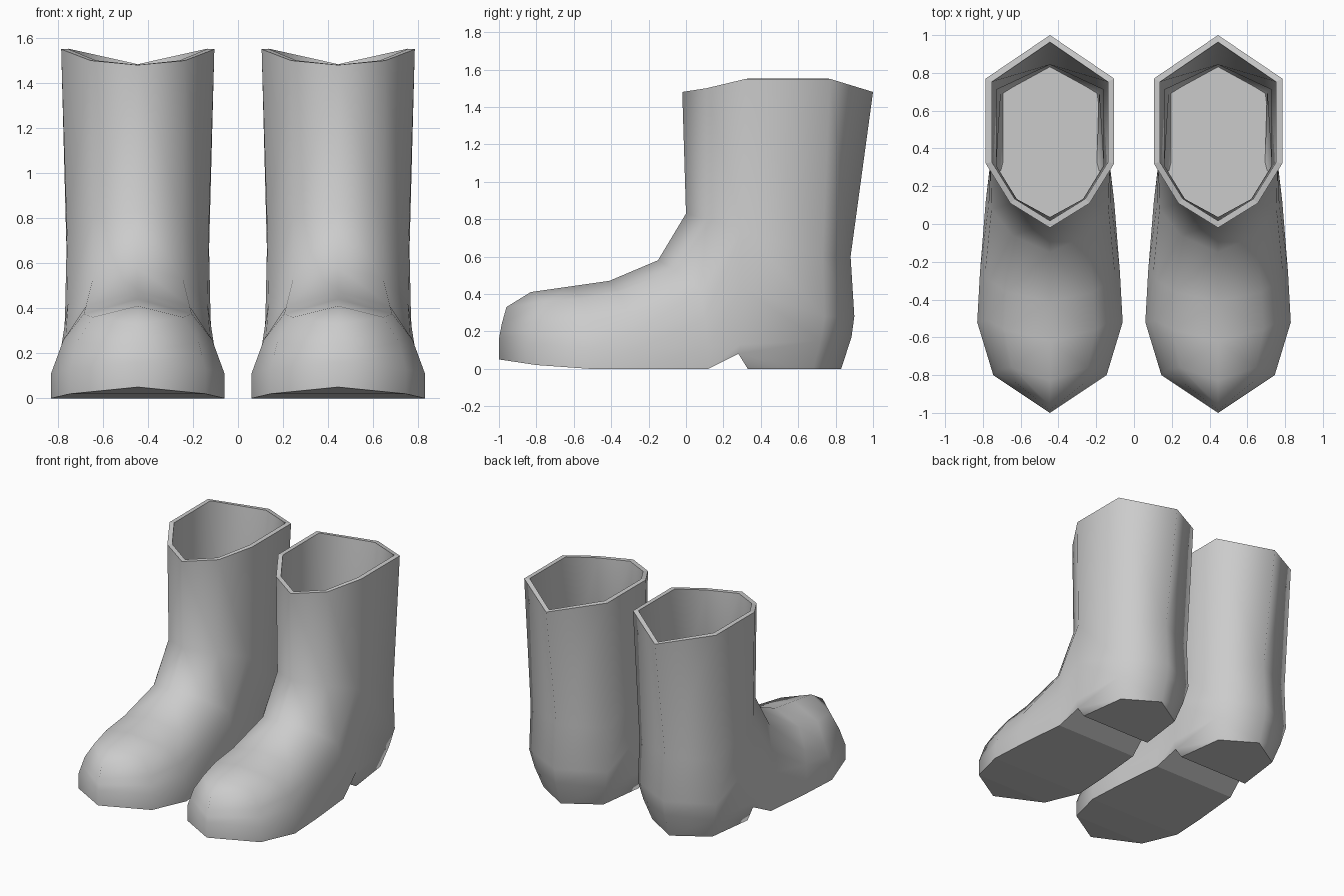
import bpy
import bmesh
from mathutils import Vector

cube = bpy.data.objects.get("Cube")
if cube:
    bpy.data.objects.remove(cube, do_unlink=True)

BOOT_X = 0.445
WALL = 0.032

rubber = bpy.data.materials.new("grey rubber")
rubber.use_nodes = True
rubber.diffuse_color = (0.6, 0.6, 0.6, 1)
rubber.node_tree.nodes["Principled BSDF"].inputs["Base Color"].default_value = (0.6, 0.6, 0.6, 1)

# Half outline of the opening, from front to back
rim = [(0, -.02, 1.48), (.21, .11, 1.5), (.34, .32, 1.55), (.34, .77, 1.55), (0, 1, 1.48)]

# Half cross-sections from ankle to toe: crest, shoulder, side, low, sole edge
foot = [
    [(0, 0, .83), (.2, .11, .8), (.315, .3, .74), (.32, .29, .13), (.3, .28, .08)],
    [(0, -.15, .58), (.2, -.06, .53), (.31, .08, .42), (.34, .12, .12), (.335, .12, 0)],
    [(0, -.41, .47), (.23, -.36, .41), (.32, -.3, .28), (.37, -.25, .11), (.37, -.25, 0)],
    [(0, -.62, .44), (.24, -.56, .375), (.33, -.51, .26), (.385, -.52, .11), (.385, -.52, 0)],
    [(0, -.83, .41), (.2, -.76, .36), (.27, -.77, .25), (.3, -.8, .13), (.3, -.8, .02)],
    [(0, -.83, .41), (0, -.96, .33), (0, -.985, .24), (0, -1, .16), (0, -1, .05)],
]

# Heel columns from ankle down to the sole edge
heel_side = [(.315, .73, .6), (.32, .74, .28), (.29, .72, .15), (.245, .68, 0)]
heel_back = [(0, .88, .6), (0, .9, .28), (0, .885, .17), (0, .83, 0)]
heel_front = (.29, .33, 0)


def with_middle(section):
    """Add one point halfway down the side wall."""
    middle = (Vector(section[2]) + Vector(section[3])) / 2
    return section[:3] + [tuple(middle)] + section[3:]


def add_face(bm, points):
    """Make a face, dropping points that coincide."""
    unique = list(dict.fromkeys(points))
    if len(unique) > 2:
        bm.faces.new([bm.verts.new(p) for p in unique])


def add_strip(bm, first, second):
    """Bridge two rows of points."""
    for i in range(len(first) - 1):
        add_face(bm, [first[i], first[i + 1], second[i + 1], second[i]])


def to_object(bm, name):
    bmesh.ops.remove_doubles(bm, verts=bm.verts, dist=0.001)
    bmesh.ops.recalc_face_normals(bm, faces=bm.faces)
    mesh = bpy.data.meshes.new(name)
    bm.to_mesh(mesh)
    bm.free()
    mesh.materials.append(rubber)
    obj = bpy.data.objects.new(name, mesh)
    bpy.context.collection.objects.link(obj)
    return obj


def mirror_half(bm):
    copy = bmesh.ops.duplicate(bm, geom=bm.verts[:] + bm.edges[:] + bm.faces[:])
    for v in copy["geom"]:
        if isinstance(v, bmesh.types.BMVert):
            v.co.x = -v.co.x


def make_boot(name, x):
    bm = bmesh.new()
    sections = [with_middle(s) for s in foot]
    ankle = sections[0]

    # Shaft
    add_strip(bm, rim, ankle[:3] + [heel_side[0], heel_back[0]])

    # Foot and toe
    for a, b in zip(sections, sections[1:]):
        add_strip(bm, a, b)

    # Heel walls, with the instep notch at the lower front corner
    add_strip(bm, ankle[2:5], heel_side[:3])
    add_face(bm, [ankle[4], heel_side[2], heel_side[3], heel_front, ankle[5]])
    add_strip(bm, heel_side, heel_back)

    # Sole, from heel to toe
    edge = [heel_back[-1], heel_side[-1], heel_front] + [s[-1] for s in sections]
    add_strip(bm, edge, [(0, p[1], p[2]) for p in edge])

    mirror_half(bm)
    boot = to_object(bm, name)

    # Wall thickness, turned inwards
    shell = boot.modifiers.new("wall", "SOLIDIFY")
    shell.thickness = WALL
    shell.offset = -1
    shell.use_even_offset = True
    bpy.context.view_layer.objects.active = boot
    bpy.ops.object.modifier_apply(modifier=shell.name)

    # Smooth leather, crisp rim and sole
    for face in boot.data.polygons:
        on_rim = face.center.z > 1.4 and face.normal.z > 0.5
        face.use_smooth = not (on_rim or face.normal.z < -0.6)
    boot.location.x = x

    # Flat insole, its border hidden inside the walls
    bm = bmesh.new()
    half = [heel_back[2], heel_side[2]] + [s[4] for s in sections]
    half = [(p[0] * 0.95, p[1] * 0.97, 0.125) for p in half]
    other = [(-p[0], p[1], p[2]) for p in half[-2:0:-1]]
    add_face(bm, half + other)
    insole = to_object(bm, name + "_insole")
    if insole.data.polygons[0].normal.z < 0:
        insole.data.flip_normals()
    insole.location.x = x


make_boot("left_boot", BOOT_X)
make_boot("right_boot", -BOOT_X)
